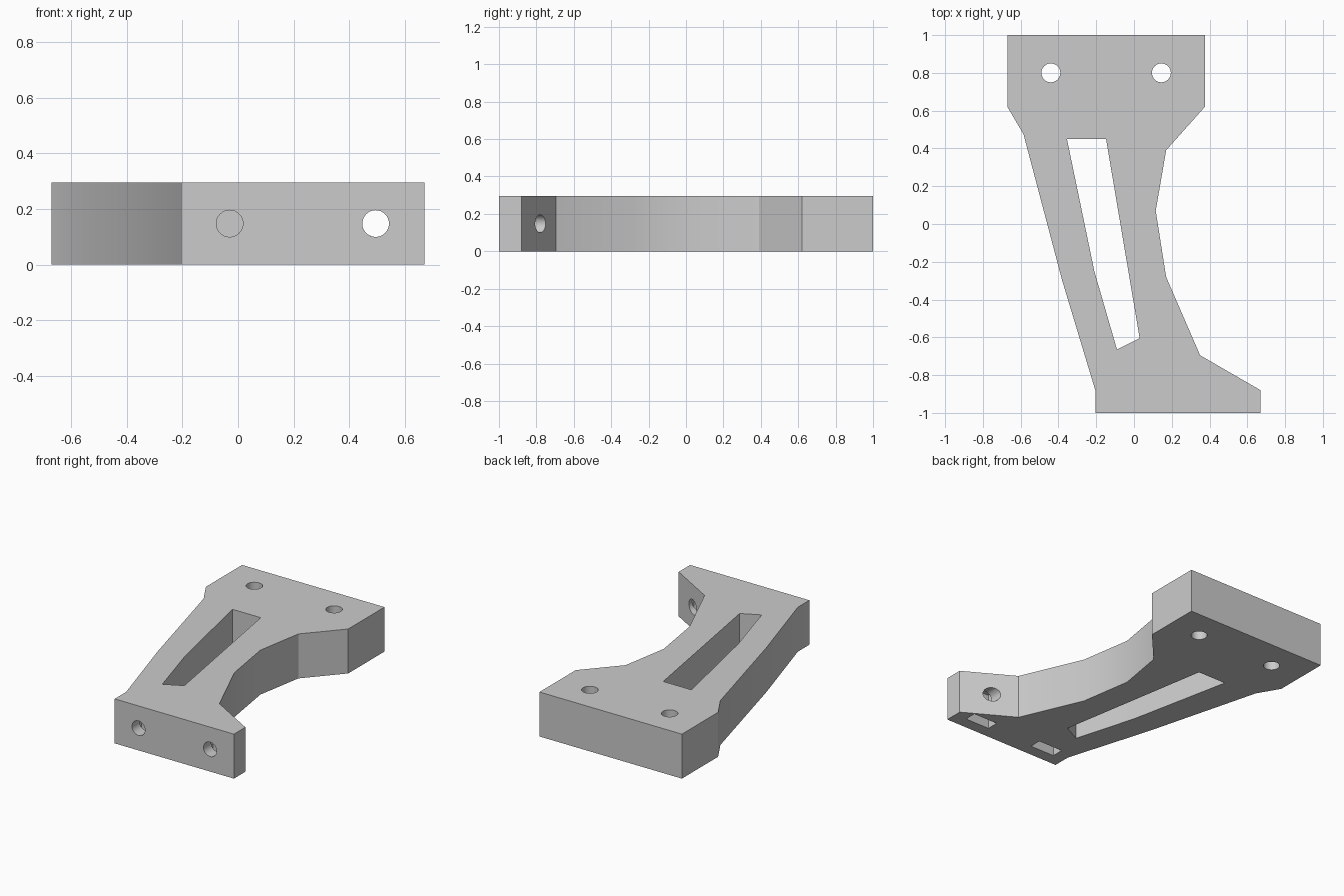
import bpy
import bmesh
from mathutils import Matrix

cube = bpy.data.objects.get("Cube")
if cube:
    bpy.data.objects.remove(cube, do_unlink=True)

THICK = 0.295
MID = THICK / 2

grey = bpy.data.materials.new("light grey")
grey.use_nodes = True
colour = (0.6, 0.6, 0.6, 1)
grey.diffuse_color = colour
grey.node_tree.nodes["Principled BSDF"].inputs["Base Color"].default_value = colour


def add_object(name, bm):
    bmesh.ops.recalc_face_normals(bm, faces=bm.faces)
    mesh = bpy.data.meshes.new(name)
    bm.to_mesh(mesh)
    bm.free()
    mesh.materials.append(grey)
    obj = bpy.data.objects.new(name, mesh)
    bpy.context.collection.objects.link(obj)
    return obj


def prism(name, outline, low, high):
    """Extrude a plan outline between two heights."""
    bm = bmesh.new()
    face = bm.faces.new([bm.verts.new((x, y, low)) for x, y in outline])
    out = bmesh.ops.extrude_face_region(bm, geom=[face])
    verts = [v for v in out["geom"] if isinstance(v, bmesh.types.BMVert)]
    bmesh.ops.translate(bm, verts=verts, vec=(0, 0, high - low))
    return add_object(name, bm)


def drill(name, centre, radius, length, axis=None):
    """Cylinder cutter, upright or turned along y."""
    bm = bmesh.new()
    turn = Matrix.Rotation(1.5708, 4, axis) if axis else Matrix()
    bmesh.ops.create_cone(bm, cap_ends=True, segments=32, radius1=radius,
                          radius2=radius, depth=length,
                          matrix=Matrix.Translation(centre) @ turn)
    return add_object(name, bm)


# Bracket body: wide plate, waisted arm and flared foot
bracket = prism("bracket", [
    (-0.67, 1), (0.375, 1), (0.375, 0.62), (0.17, 0.39), (0.115, 0.07),
    (0.17, -0.28), (0.35, -0.695), (0.67, -0.88), (0.67, -1), (-0.205, -1),
    (-0.205, -0.88), (-0.38, -0.3), (-0.585, 0.475), (-0.67, 0.62)], 0, THICK)

# Long window through the arm
cutters = [prism("arm_window_cutter", [
    (-0.355, 0.45), (-0.148, 0.45), (0.03, -0.605), (-0.09, -0.665),
    (-0.21, -0.25)], -0.1, THICK + 0.1)]

# Upright bolt holes in the plate
for x in (-0.44, 0.145):
    cutters.append(drill("plate_hole_cutter", (x, 0.8, MID), 0.05, 1))

# Screw holes in the foot, each with a nut pocket open underneath
for x in (-0.03, 0.495):
    cutters.append(drill("foot_hole_cutter", (x, -0.9, MID), 0.048, 0.36, 'X'))
    l, r, f, b = x - 0.09, x + 0.09, -0.92, -0.84
    cutters.append(prism("nut_pocket_cutter",
                         [(l, f), (r, f), (r, b), (l, b)], -0.1, 0.235))

# Cut everything out and keep the finished mesh
for cutter in cutters:
    cutter.hide_render = True
    mod = bracket.modifiers.new(cutter.name, 'BOOLEAN')
    mod.operation = 'DIFFERENCE'
    mod.solver = 'EXACT'
    mod.object = cutter
bpy.context.view_layer.update()
depsgraph = bpy.context.evaluated_depsgraph_get()
finished = bpy.data.meshes.new_from_object(bracket.evaluated_get(depsgraph))
bracket.modifiers.clear()
bracket.data = finished
for cutter in cutters:
    bpy.data.objects.remove(cutter, do_unlink=True)

# Smooth the gentle bends, keep the corners crisp
bpy.ops.object.select_all(action='DESELECT')
bracket.select_set(True)
bpy.context.view_layer.objects.active = bracket
bpy.ops.object.shade_smooth_by_angle()
